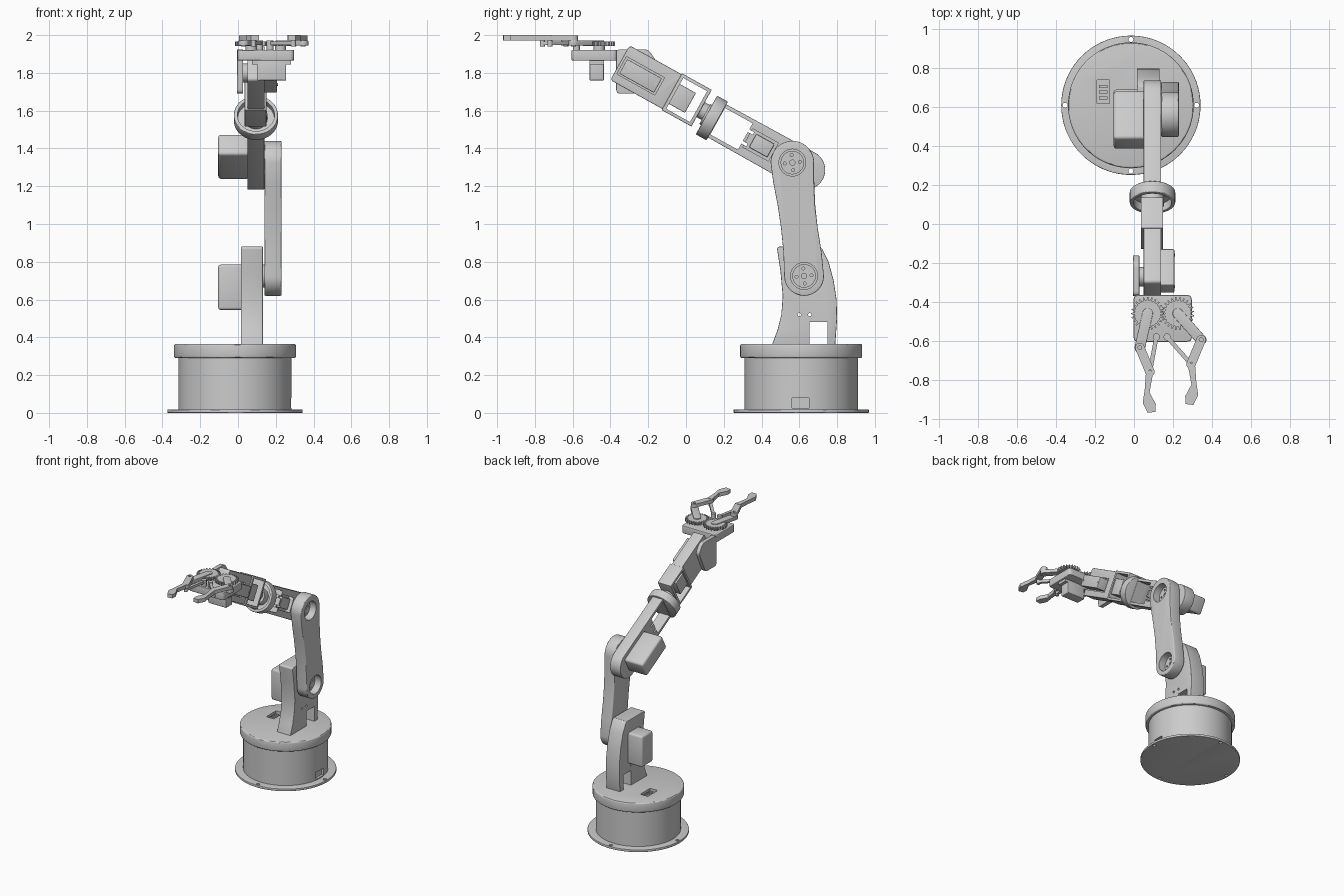
import bpy, bmesh
from math import sin, cos, pi, radians, atan2
from mathutils import Vector

if "Cube" in bpy.data.objects:
    bpy.data.objects.remove(bpy.data.objects["Cube"])

# ---- frames: map profile (a, b) and extrusion t to world space ----
C, S = cos(radians(29)), sin(radians(29))
def TOP(a, b, t): return Vector((a, b, t))            # profile x,y  extruded z
def SIDE(a, b, t): return Vector((t, a, b))           # profile y,z  extruded x
def ARM(u, v, t): return Vector((t, .563 - C*u + S*v, 1.325 + S*u + C*v))  # tilted forearm
def ROLL(a, b, t): return ARM(t, b, a)                # profile across the forearm axis

# ---- profile helpers ----
def arc(cx, cy, r, a0=0, a1=360, n=48):
    full = abs(a1 - a0) == 360
    return [(cx + r*cos(radians(a0 + (a1-a0)*i/n)), cy + r*sin(radians(a0 + (a1-a0)*i/n)))
            for i in range(n if full else n + 1)]

def rect(a0, a1, b0, b1): return [(a0, b0), (a1, b0), (a1, b1), (a0, b1)]

def rounded(pts, r, n=5):
    out, k = [], len(pts)
    for i in range(k):
        p, a, b = Vector(pts[i]), Vector(pts[i-1]), Vector(pts[(i+1) % k])
        s, e = p + (a-p).normalized()*r, p + (b-p).normalized()*r
        for j in range(n + 1):
            t = j/n
            out.append(tuple(s*(1-t)**2 + p*2*t*(1-t) + e*t*t))
    return out

def capsule(p, q, r):
    d = atan2(q[1]-p[1], q[0]-p[0])*180/pi
    return arc(*p, r, d+90, d+270, 12) + arc(*q, r, d-90, d+90, 12)

def gear(cx, cy, r, teeth, phase=0):
    pts = []
    for i in range(teeth):
        for f, rr in ((-.3, -.01), (-.14, .008), (.14, .008), (.3, -.01)):
            a = (i + f + phase)*2*pi/teeth
            pts.append((cx + (r+rr)*cos(a), cy + (r+rr)*sin(a)))
    return pts

# ---- solid helpers ----
def prism(name, frame, pts, lo, hi, bev=0):
    bm = bmesh.new()
    a = [bm.verts.new(frame(*p, lo)) for p in pts]
    b = [bm.verts.new(frame(*p, hi)) for p in pts]
    n = len(pts)
    bm.faces.new(a[::-1]); bm.faces.new(b)
    for i in range(n):
        bm.faces.new((a[i], a[(i+1) % n], b[(i+1) % n], b[i]))
    bmesh.ops.recalc_face_normals(bm, faces=bm.faces[:])
    if bev:
        es = [e for e in bm.edges if e.calc_face_angle(0) > .6]
        bmesh.ops.bevel(bm, geom=es, offset=bev, segments=3, profile=.5, affect='EDGES', clamp_overlap=True)
        bmesh.ops.recalc_face_normals(bm, faces=bm.faces[:])
    me = bpy.data.meshes.new(name)
    bm.to_mesh(me); bm.free()
    ob = bpy.data.objects.new(name, me)
    bpy.context.collection.objects.link(ob)
    return ob

def cut(ob, frame, cuts):
    for pts, lo, hi in cuts:
        c = prism('cutter', frame, pts, lo, hi)
        c.hide_render = True
        m = ob.modifiers.new('cut', 'BOOLEAN')
        m.operation, m.solver, m.object = 'DIFFERENCE', 'EXACT', c
        bpy.context.view_layer.objects.active = ob
        bpy.ops.object.modifier_apply(modifier=m.name)
        bpy.data.objects.remove(c)

# ---- round base ----
BX, BY = -.016, .61
fl = prism('base_flange', TOP, arc(BX, BY, .358, n=72), 0, .018, .003)
cut(fl, TOP, [(arc(BX + .338*cos(k*pi/2), BY + .338*sin(k*pi/2), .013, n=12), -.1, .1) for k in range(4)])
body = prism('base_drum', TOP, arc(BX, BY, .30, n=72), .015, .3)
cut(body, SIDE, [(rect(.56, .65, .025, .08), .265, .5)])
cap = prism('base_cap', TOP, arc(BX, BY, .323, n=72), .29, .365, .01)
cut(cap, TOP, [(rect(-.19, -.125, .62, .74), .335, .5)])
for i in range(3):
    prism('cap_connector', TOP, rect(-.18, -.135, .64 + .03*i, .655 + .03*i), .33, .355)

# ---- shoulder bracket and its servo ----
sb = prism('shoulder_bracket', SIDE, [(.455, .36), (.79, .36), (.8, .5), (.797, .6), (.782, .7), (.755, .8),
           (.72, .87), (.705, .88), (.49, .88), (.482, .87), (.5, .75), (.512, .62), (.505, .52), (.485, .44)],
           .015, .132, .004)
cut(sb, SIDE, [(rect(.655, .75, .34, .48), -.1, .3)] +
    [(arc(y, .52, .009, n=12), -.1, .3) for y in (.6, .655)])
prism('shoulder_servo', SIDE, rect(.555, .69, .545, .785), -.105, .03, .014)
prism('shoulder_pivot', SIDE, arc(.625, .725, .06), .12, .15)

# ---- upper arm with recessed horns ----
HUBS = ((.625, .725), (.563, 1.325))
ua = prism('upper_arm', SIDE, arc(.563, 1.325, .115, 0, 180, 24) +
           [(.462, 1.22), (.485, 1.1), (.503, .98), (.516, .85)] +
           arc(.625, .725, .105, 180, 360, 24) + [(.718, .85), (.697, .98), (.684, 1.1), (.679, 1.22)],
           .14, .23, .006)
for y, z in HUBS:
    cut(ua, SIDE, [(arc(y, z, .071, n=40), .17, .3)])
    horn = prism('servo_horn', SIDE, arc(y, z, .062), .16, .182)
    cut(horn, SIDE, [(arc(y, z, .014, n=12), .165, .3)] +
        [(arc(y + .04*cos(k*pi/2 + .1), z + .04*sin(k*pi/2 + .1), .008, n=10), .165, .3) for k in range(4)])

# ---- forearm frame, elbow servo, roll servo ----
fa = prism('forearm_frame', ARM, arc(-.08, 0, .104, 90, 270, 24) + [(.465, -.1), (.465, .1)], .05, .139, .003)
cut(fa, ARM, [(rect(.285, .452, -.08, .08), -.1, .3), (rect(.115, .27, -.055, .055), .1, .3)] +
    [(rect(.255, .3, v - .008, v + .008), -.1, .3) for v in (-.035, .035)])
prism('roll_servo', ARM, rect(.13, .24, -.04, .04), .06, .125, .004)
prism('elbow_servo', ARM, rect(-.1, .18, -.05, .075), -.105, .06, .016)

# ---- wrist roll ring, open toward the hand ----
X0 = .095
ring = prism('wrist_ring', ROLL, arc(X0, 0, .117, n=56), .455, .52, .004)
cut(ring, ROLL, [(arc(X0, 0, .098), .475, .6)])
prism('wrist_roll_horn', ROLL, arc(X0, 0, .06), .465, .53)
prism('wrist_roll_shaft', ROLL, arc(X0, .01, .045), .5, .57)

# ---- wrist frame and pitch body ----
wf = prism('wrist_frame', ARM, rect(.56, .74, -.092, .13), .035, .15, .003)
cut(wf, ARM, [(rect(.578, .722, -.075, .112), -.1, .3)])
prism('wrist_inner_servo', ARM, rect(.625, .735, -.045, .075), .05, .14, .004)
pb = prism('wrist_body', ARM, rounded(rect(.725, 1.055, -.085, .125), .02), .05, .14, .003)
cut(pb, ARM, [(rect(.81, 1.04, -.04, .065), .13, .3)])
ws = prism('wrist_servo', ARM, rect(.82, 1.03, -.032, .055), .1, .207, .005)
for u in (.832, 1.018):
    prism('servo_screw', ARM, arc(u, .012, .008, n=12), .2, .211)

# ---- hand bracket: side plate plus gripper base ----
prism('hand_side_plate', SIDE, rounded([(-.37, 1.925), (-.2, 1.925), (-.155, 1.86), (-.235, 1.69), (-.37, 1.69)],
      .025), -.005, .027, .003)
prism('hand_pivot', SIDE, arc(-.27, 1.8, .05), .02, .06)
prism('gripper_base', TOP, rounded(rect(-.002, .297, -.605, -.365), .025), 1.865, 1.922, .005)
prism('gripper_servo', TOP, rect(.1, .255, -.51, -.435), 1.76, 1.87, .005)
prism('gripper_servo_flange', TOP, rect(.075, .28, -.51, -.435), 1.845, 1.868)

# ---- gears, links and fingers ----
JOINTS = []
for side, gx, phase, joint, anchor in (('left', .07, 0, (.03, -.635), (.115, -.58)),
                                       ('right', .225, .5, (.345, -.595), (.17, -.58))):
    def place(p):
        return p if side == 'left' else (.375 - p[0], p[1] + .04)
    mid = place((.082, -.76))
    g = prism(side + '_gear', TOP, gear(gx, -.46, .077, 24, phase), 1.943, 1.965)
    cut(g, TOP, [(arc(gx, -.46, .01, n=12), 1.955, 2.1)])
    prism(side + '_gear_hub', TOP, arc(gx, -.46, .03, n=24), 1.915, 1.945)
    prism(side + '_drive_arm', TOP, capsule((gx, -.46), joint, .027), 1.944, 1.971, .002)
    prism(side + '_link', TOP, capsule(anchor, mid, .011), 1.947, 1.967)
    prism(side + '_link_post', TOP, arc(*anchor, .018, n=20), 1.915, 1.972)
    f1 = prism(side + '_finger_root', TOP, capsule(joint, mid, .024), 1.972, 1.998)
    prism(side + '_finger_tip', TOP, [place(p) for p in ((.062, -.752), (.1, -.755), (.08, -.865), (.112, -.925),
          (.11, -.965), (.07, -.97), (.045, -.92), (.055, -.85))], 1.971, 2.0)
    cut(f1, TOP, [(arc(*p, .01, n=12), 1.985, 2.1) for p in (joint, mid)])
    for p in (joint, mid):
        prism(side + '_finger_pin', TOP, arc(*p, .013, n=16), 1.94, 1.98)

# ---- shading ----
for ob in bpy.data.objects:
    ob.select_set(True)
bpy.context.view_layer.objects.active = body
bpy.ops.object.shade_smooth_by_angle(angle=radians(30))
